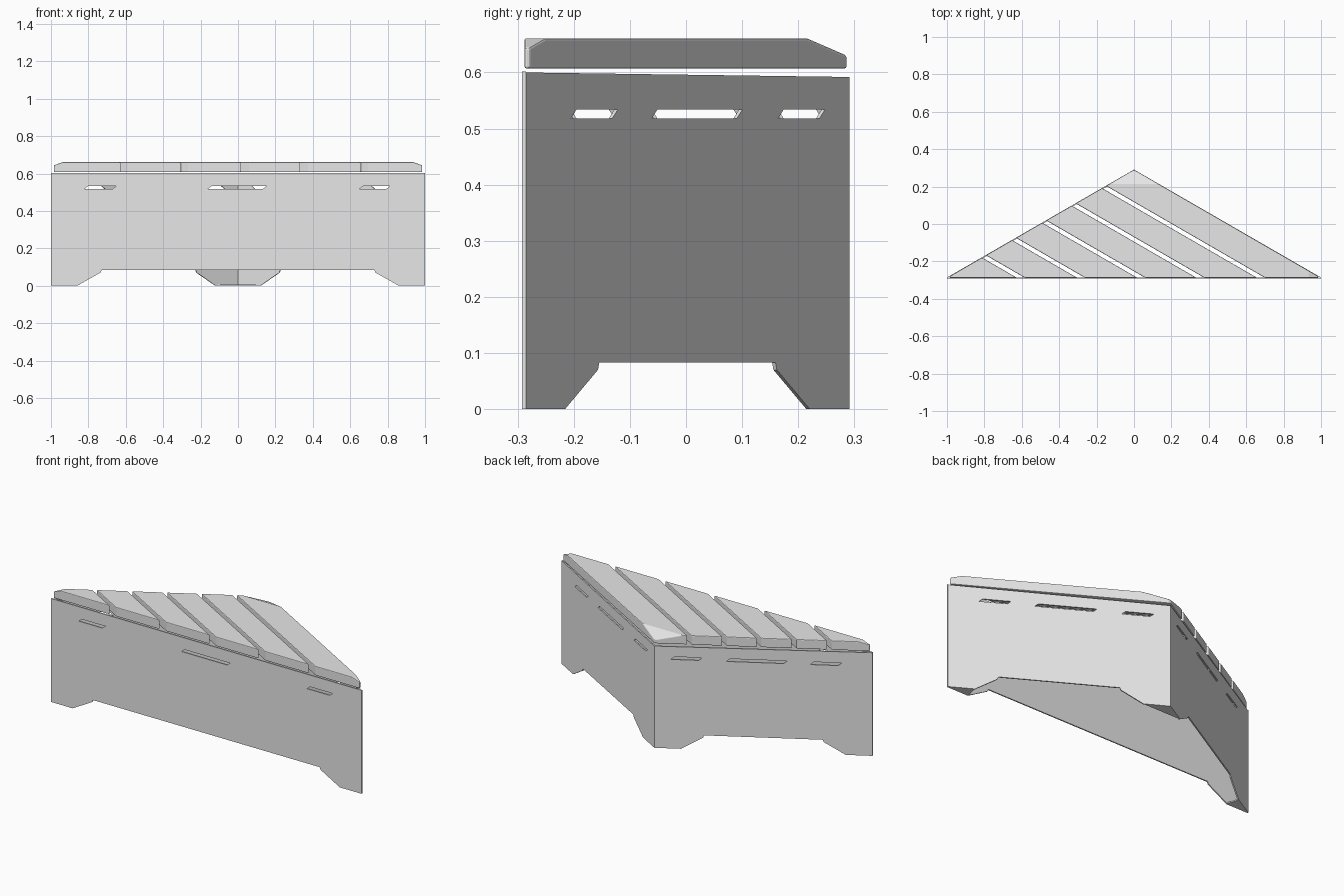
import bpy, bmesh
from mathutils import Matrix, Vector

if "Cube" in bpy.data.objects:
    bpy.data.objects.remove(bpy.data.objects["Cube"], do_unlink=True)

SHEET = 0.007
grey = bpy.data.materials.new("light_grey")
grey.use_nodes = True
grey.diffuse_color = (0.8, 0.8, 0.8, 1)
grey.node_tree.nodes["Principled BSDF"].inputs["Base Color"].default_value = (0.8, 0.8, 0.8, 1)


def add_object(name, data):
    obj = bpy.data.objects.new(name, data)
    bpy.context.collection.objects.link(obj)
    if not data.materials:
        data.materials.append(grey)
    return obj


def panel(name, start, end, tops, foot, slots):
    """Sheet wall with two feet and slanted slots; foot and slots are fractions of its length."""
    start, end = Vector(start), Vector(end)
    length = (end - start).length
    u = (end - start).normalized()
    normal = Vector((u.y, -u.x, 0))
    inner, outer = foot[1] * length, foot[0] * length
    outline = [(0, 0), (outer, 0), (inner - 0.005, 0.07), (inner, 0.083),
               (length - inner, 0.083), (length - inner + 0.005, 0.07),
               (length - outer, 0), (length, 0), (length, tops[1]), (0, tops[0])]
    loops = [outline]
    for a, b in slots:
        a, b = a * length, b * length
        loops.append([(a, 0.518), (b - 0.02, 0.518), (b, 0.534), (a + 0.02, 0.534)])

    curve = bpy.data.curves.new(name + "_profile", "CURVE")
    curve.dimensions = "2D"
    curve.fill_mode = "BOTH"
    curve.extrude = SHEET / 2
    for loop in loops:
        spline = curve.splines.new("POLY")
        spline.points.add(len(loop) - 1)
        for p, (x, y) in zip(spline.points, loop):
            p.co = (x, y, 0, 1)
        spline.use_cyclic_u = True
    temp = bpy.data.objects.new(name + "_profile", curve)
    bpy.context.collection.objects.link(temp)
    graph = bpy.context.evaluated_depsgraph_get()
    mesh = bpy.data.meshes.new_from_object(temp.evaluated_get(graph))
    bpy.data.objects.remove(temp, do_unlink=True)
    bpy.data.curves.remove(curve)

    basis = Matrix((u, Vector((0, 0, 1)), normal)).transposed().to_4x4()
    mesh.transform(Matrix.Translation(start - normal * SHEET / 2) @ basis)
    bm = bmesh.new()
    bm.from_mesh(mesh)
    bmesh.ops.remove_doubles(bm, verts=bm.verts, dist=0.0001)
    bmesh.ops.recalc_face_normals(bm, faces=bm.faces)
    bm.to_mesh(mesh)
    bm.free()
    for poly in mesh.polygons:
        poly.use_smooth = False
    mesh.materials.clear()
    mesh.name = name
    return add_object(name, mesh)


def prism(points, z0, z1):
    bm = bmesh.new()
    face = bm.faces.new([bm.verts.new((x, y, z0)) for x, y in points])
    new = bmesh.ops.extrude_face_region(bm, geom=[face])["geom"]
    bmesh.ops.translate(bm, vec=(0, 0, z1 - z0),
                        verts=[g for g in new if isinstance(g, bmesh.types.BMVert)])
    bmesh.ops.recalc_face_normals(bm, faces=bm.faces)
    return bm


def finish(name, bm):
    bmesh.ops.recalc_face_normals(bm, faces=bm.faces)
    mesh = bpy.data.meshes.new(name)
    bm.to_mesh(mesh)
    bm.free()
    return add_object(name, mesh)


def cut(bm, point, normal):
    """Slice off everything on the normal's side and cap the opening."""
    geom = bm.verts[:] + bm.edges[:] + bm.faces[:]
    bmesh.ops.bisect_plane(bm, geom=geom, dist=1e-5, plane_co=point,
                           plane_no=normal, clear_outer=True)
    rim = [e for e in bm.edges if e.is_boundary]
    if rim:
        bmesh.ops.holes_fill(bm, edges=rim, sides=0)


# Three walls of the triangular base
back_slots = [(0.14, 0.285), (0.39, 0.67), (0.78, 0.925)]
panel("front_wall", (-1, -0.292, 0), (1, -0.292, 0), (0.602, 0.602), (0.07, 0.135),
      [(0.09, 0.175), (0.42, 0.577), (0.825, 0.907)])
panel("back_left_wall", (1, -0.286, 0), (0, 0.291, 0), (0.6, 0.592), (0.122, 0.228), back_slots)
panel("back_right_wall", (0, 0.291, 0), (-1, -0.286, 0), (0.592, 0.6), (0.122, 0.228),
      [(1 - b, 1 - a) for a, b in reversed(back_slots)])

# Foot plates closing the bottom of each corner
for name, side in (("left_foot_plate", 1), ("right_foot_plate", -1)):
    finish(name, prism([(side, -0.288), (side * 0.86, -0.288), (side * 0.878, -0.218)], 0, SHEET))
finish("back_foot_plate", prism([(0, 0.287), (0.12, 0.219), (-0.12, 0.219)], 0, SHEET))

# Six parallel slats cut from one triangular seat
FRONT = -0.288
across = Vector((0.578, 1, 0))
gaps = [-0.604, -0.282, 0.04, 0.356, 0.68]
for i in range(len(gaps) + 1):
    bm = prism([(-1, FRONT), (1, FRONT), (0, 0.29)], 0.607, 0.661)
    if i > 0:
        cut(bm, (gaps[i - 1] + 0.021, FRONT, 0), -across)
    if i < len(gaps):
        cut(bm, (gaps[i] - 0.021, FRONT, 0), across)
    # Blunt and sloped corners
    for side in (-1, 1):
        cut(bm, (side * 0.985, 0, 0), (side, 0, 0))
        cut(bm, (side * 0.935, 0, 0.661), (side * 0.017, 0, 0.05))
    cut(bm, (0, 0.286, 0), (0, 1, 0))
    cut(bm, (0, 0.215, 0.661), (0, 0.026, 0.06))
    slat = finish(f"seat_slat_{i + 1}", bm)
    bevel = slat.modifiers.new("soft_edges", "BEVEL")
    bevel.width = 0.004
    bevel.segments = 2
    bevel.limit_method = "ANGLE"
